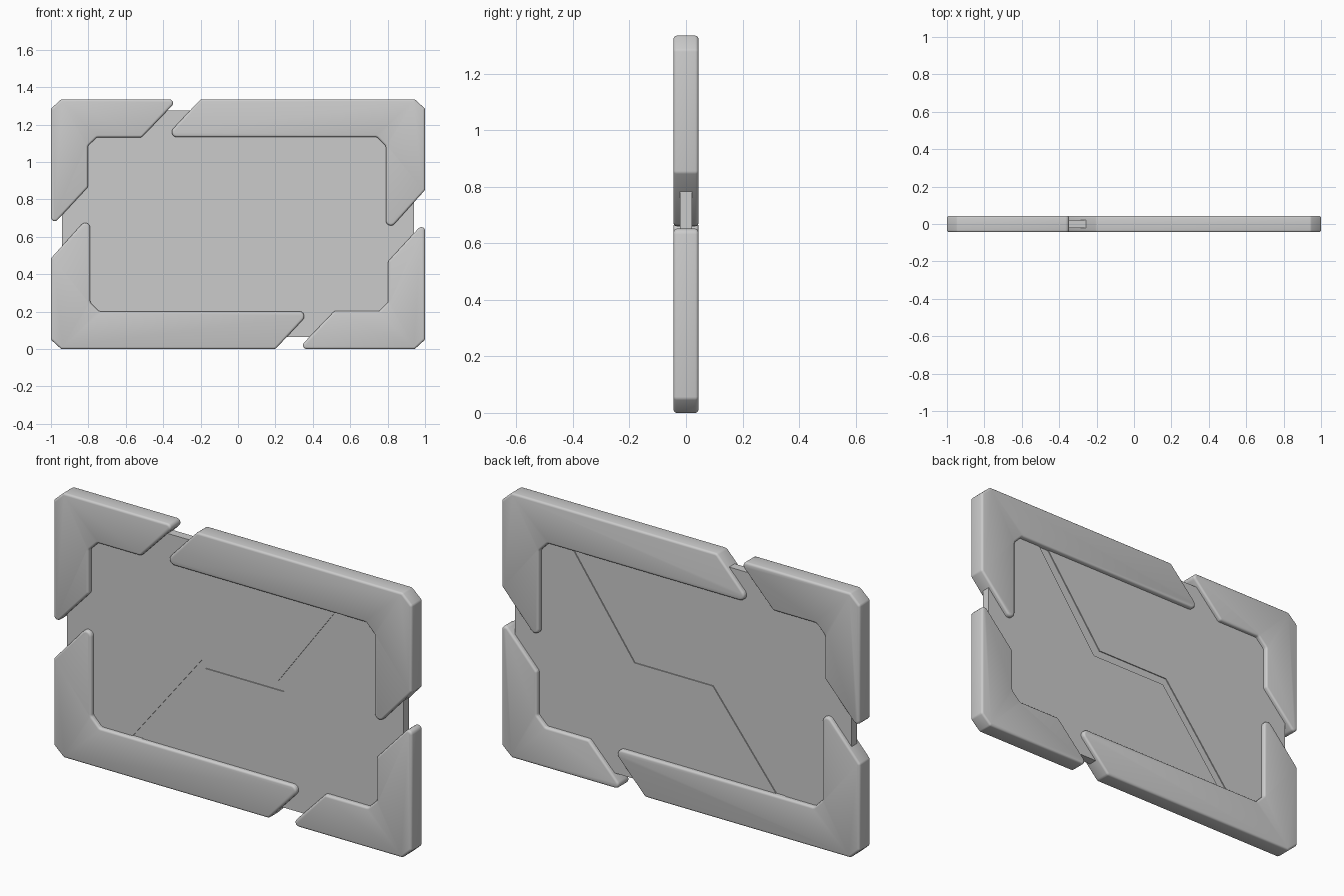
import bpy, bmesh, math
from mathutils import Vector

if "Cube" in bpy.data.objects:
    bpy.data.objects.remove(bpy.data.objects["Cube"])

H = 1.335  # overall height


def fillet(corners, steps=5):
    """Round a closed outline of (x, z, radius) corners."""
    out, n = [], len(corners)
    for i, (x, z, r) in enumerate(corners):
        p = Vector((x, z))
        a = (Vector(corners[i - 1][:2]) - p).normalized()
        b = (Vector(corners[(i + 1) % n][:2]) - p).normalized()
        if r == 0:
            out.append(p)
            continue
        half = a.angle(b) / 2
        c = p + (a + b).normalized() * (r / math.sin(half))
        t = r / math.tan(half)
        v0, v1 = p + a * t - c, p + b * t - c
        sweep = v0.angle(v1)
        k = steps if sweep > 1.2 else 2
        for j in range(k + 1):
            f = j / k
            v = (v0 * math.sin((1 - f) * sweep) + v1 * math.sin(f * sweep)) / math.sin(sweep)
            out.append(c + v)
    return out


def prism(name, pts, y0, y1, bevel=0.0):
    """Extrude an x-z outline from y0 to y1."""
    bm = bmesh.new()
    face = bm.faces.new([bm.verts.new((p[0], y0, p[1])) for p in pts])
    ext = bmesh.ops.extrude_face_region(bm, geom=[face])
    moved = [v for v in ext["geom"] if isinstance(v, bmesh.types.BMVert)]
    bmesh.ops.translate(bm, verts=moved, vec=(0, y1 - y0, 0))
    bmesh.ops.recalc_face_normals(bm, faces=bm.faces)
    me = bpy.data.meshes.new(name)
    bm.to_mesh(me)
    bm.free()
    ob = bpy.data.objects.new(name, me)
    bpy.context.collection.objects.link(ob)
    bpy.ops.object.select_all(action='DESELECT')
    ob.select_set(True)
    bpy.context.view_layer.objects.active = ob
    if bevel:
        m = ob.modifiers.new("rim", 'BEVEL')
        m.width, m.segments = bevel, 3
        m.limit_method, m.angle_limit = 'ANGLE', math.radians(65)
        m.use_clamp_overlap = False
        bpy.ops.object.modifier_apply(modifier=m.name)
        bpy.ops.object.shade_smooth_by_angle(angle=math.radians(35))
    return ob


# Frame corners: a short bracket and a long bracket, each repeated by half turn
short = [(-1, 0.652, 0.02), (-1, 1.285, 0.015), (-0.945, H, 0.015), (-0.32, H, 0.02),
         (-0.515, 1.132, 0.015), (-0.755, 1.132, 0.015), (-0.803, 1.085, 0.015),
         (-0.803, 0.865, 0.015)]
long = [(-0.2, H, 0.02), (0.945, H, 0.015), (1, 1.285, 0.015), (1, 0.85, 0.015),
        (0.79, 0.617, 0.027), (0.79, 1.085, 0.015), (0.743, 1.133, 0.015),
        (-0.39, 1.133, 0.027)]
for kind, prof in (("short_frame_corner", short), ("long_frame_corner", long)):
    prism(kind + "_upper", fillet(prof), -0.044, 0.044, 0.011)
    turned = [(-x, H - z, r) for x, z, r in prof]
    prism(kind + "_lower", fillet(turned), -0.044, 0.044, 0.011)

# Thin centre panel
panel = prism("centre_panel", [(-0.94, 0.065), (0.94, 0.065), (0.94, 1.275), (-0.94, 1.275)],
              -0.022, 0.022)

# Shallow stepped groove across both faces of the panel
groove = [(0.585, 1.165), (0.235, 0.69), (-0.185, 0.69), (-0.59, 0.18),
          (-0.535, 0.18), (-0.165, 0.65), (0.272, 0.65), (0.64, 1.165)]
for y0, y1 in ((-0.04, -0.017), (0.017, 0.04)):
    cutter = prism("groove_cutter", groove, y0, y1)
    cutter.hide_render = True
    bpy.context.view_layer.objects.active = panel
    m = panel.modifiers.new("groove", 'BOOLEAN')
    m.operation, m.solver, m.object = 'DIFFERENCE', 'EXACT', cutter
    bpy.ops.object.modifier_apply(modifier=m.name)
    bpy.data.objects.remove(cutter)
